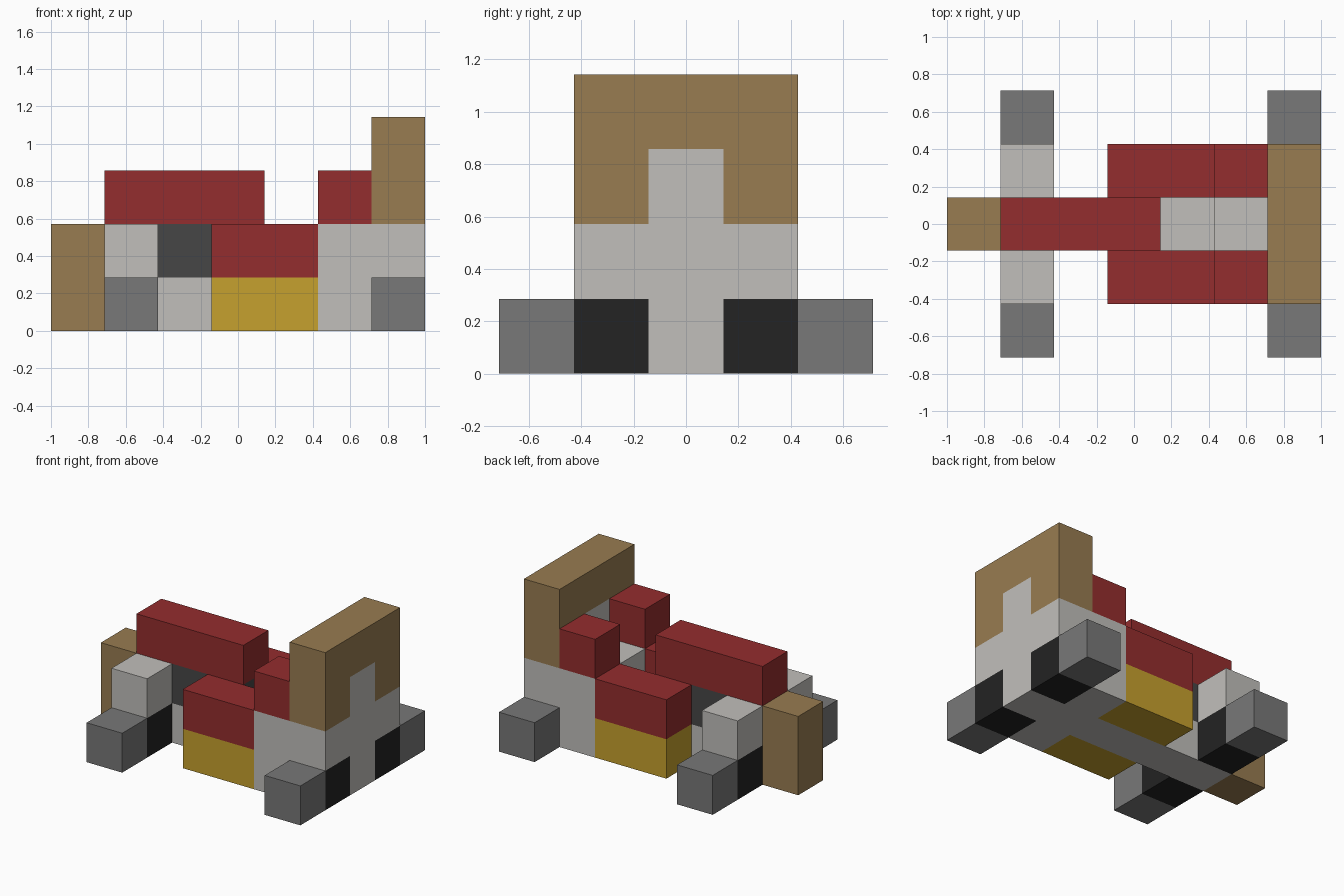
import bpy
import bmesh
from mathutils import Matrix, Vector

if "Cube" in bpy.data.objects:
    bpy.data.objects.remove(bpy.data.objects["Cube"], do_unlink=True)

UNIT = 2 / 7  # edge of one building cube


def linear(v):
    v /= 255
    return v / 12.92 if v <= 0.04045 else ((v + 0.055) / 1.055) ** 2.4


def material(name, *rgb):
    m = bpy.data.materials.new(name)
    m.use_nodes = True
    colour = [linear(c) for c in rgb] + [1]
    m.diffuse_color = colour
    m.node_tree.nodes["Principled BSDF"].inputs["Base Color"].default_value = colour
    return m


red = material("red", 148, 45, 46)
tan = material("tan", 152, 124, 81)
yellow = material("yellow", 198, 161, 46)
pale = material("pale grey", 193, 191, 187)
mid = material("mid grey", 120, 120, 120)
dark = material("dark grey", 70, 70, 70)
black = material("black", 35, 35, 35)


def block(name, mat, x, y, z):
    """Box spanning cube ranges: x from the nose, y from the centre line, z from the ground."""
    lo = Vector((x[0] - 3.5, y[0], z[0])) * UNIT
    hi = Vector((x[1] - 3.5, y[1], z[1])) * UNIT
    bm = bmesh.new()
    bmesh.ops.create_cube(bm, size=1, matrix=Matrix.Translation((lo + hi) / 2)
                          @ Matrix.Diagonal((*(hi - lo), 1)))
    mesh = bpy.data.meshes.new(name)
    bm.to_mesh(mesh)
    bm.free()
    mesh.materials.append(mat)
    bpy.context.collection.objects.link(bpy.data.objects.new(name, mesh))


def pair(name, mat, x, y, z):
    """The same block on both sides of the centre line."""
    block("back_" + name, mat, x, y, z)
    block("front_" + name, mat, x, (-y[1], -y[0]), z)


MIDDLE = (-0.5, 0.5)
INNER = (0.5, 1.5)
OUTER = (1.5, 2.5)

# Centre line: nose, floor, dark core and long hood
block("nose", tan, (0, 1), MIDDLE, (0, 2))
block("floor", pale, (1, 5), MIDDLE, (0, 1))
block("nose_core", pale, (1, 2), MIDDLE, (1, 2))
block("dark_core", dark, (2, 4), MIDDLE, (1, 2))
block("hood", red, (1, 4), MIDDLE, (2, 3))

# Rear body and the wing with its central support
block("rear_body", pale, (5, 6), (-1.5, 1.5), (0, 2))
block("tail_lower", pale, (6, 7), MIDDLE, (0, 1))
block("tail_upper", pale, (6, 7), (-1.5, 1.5), (1, 2))
block("wing_support", pale, (6, 7), MIDDLE, (2, 3))
block("wing_top", tan, (6, 7), (-1.5, 1.5), (3, 4))
pair("wing_post", tan, (6, 7), INNER, (2, 3))

# Side parts
pair("side_pod_base", yellow, (3, 5), INNER, (0, 1))
pair("side_pod_top", red, (3, 5), INNER, (1, 2))
pair("shoulder", red, (5, 6), INNER, (2, 3))
pair("fender", pale, (1, 2), INNER, (1, 2))

# Wheels and axles
for end, x in (("nose", 1), ("tail", 6)):
    pair(end + "_axle", black, (x, x + 1), INNER, (0, 1))
    pair(end + "_wheel", mid, (x, x + 1), OUTER, (0, 1))
